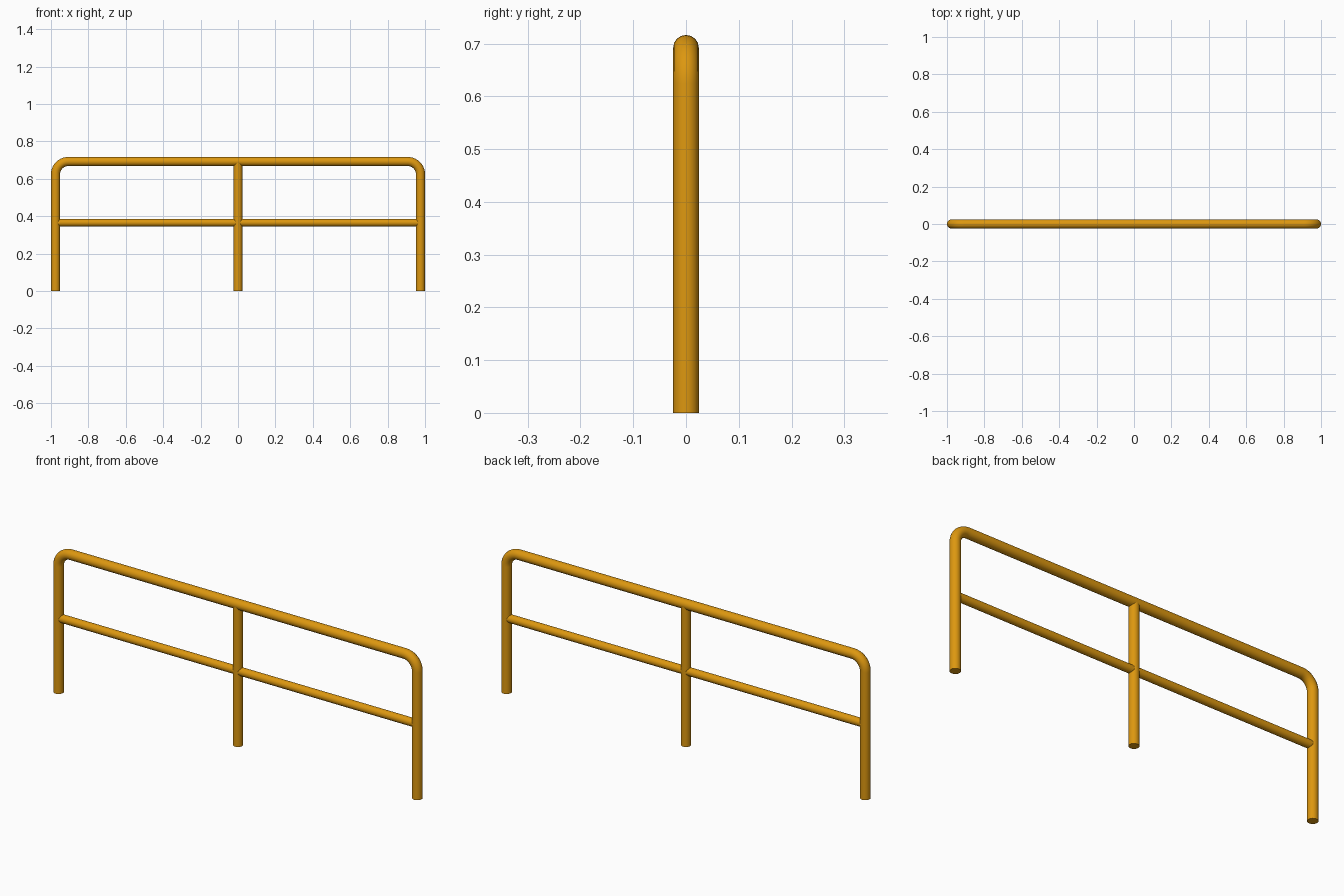
import bpy, math

if "Cube" in bpy.data.objects:
    bpy.data.objects.remove(bpy.data.objects["Cube"])

paint = bpy.data.materials.new("amber paint")
paint.diffuse_color = (0.72, 0.31, 0.005, 1)
paint.use_nodes = True
paint.node_tree.nodes["Principled BSDF"].inputs["Base Color"].default_value = paint.diffuse_color


def tube(name, points, radius):
    """Round capped tube along a path, turned into a smooth mesh."""
    cu = bpy.data.curves.new(name, 'CURVE')
    cu.dimensions = '3D'
    cu.bevel_depth = radius
    cu.bevel_resolution = 6
    cu.use_fill_caps = True
    sp = cu.splines.new('POLY')
    sp.points.add(len(points) - 1)
    for p, co in zip(sp.points, points):
        p.co = (*co, 1)
    cu.materials.append(paint)
    ob = bpy.data.objects.new(name, cu)
    bpy.context.collection.objects.link(ob)
    bpy.ops.object.select_all(action='DESELECT')
    ob.select_set(True)
    bpy.context.view_layer.objects.active = ob
    bpy.ops.object.convert(target='MESH')
    bpy.ops.object.shade_smooth_by_angle(angle=math.radians(40))
    return bpy.context.object


# Outer frame: two legs and a top rail with rounded bends
R, X, TOP, BEND, N = 0.0243, 0.9757, 0.692, 0.068, 10
right = []
for i in range(N + 1):
    a = math.pi / 2 * i / N
    right.append((X - BEND + BEND * math.cos(a), 0, TOP - BEND + BEND * math.sin(a)))
right.insert(0, (X, 0, 0))
left = [(-x, y, z) for x, y, z in reversed(right)]
tube("bent_outer_frame", right + left, R)

# Middle post and horizontal mid rail, ending inside the frame tube
tube("middle_post", [(0, 0, 0), (0, 0, TOP)], 0.0235)
tube("mid_rail", [(-X, 0, 0.365), (X, 0, 0.365)], 0.02)
